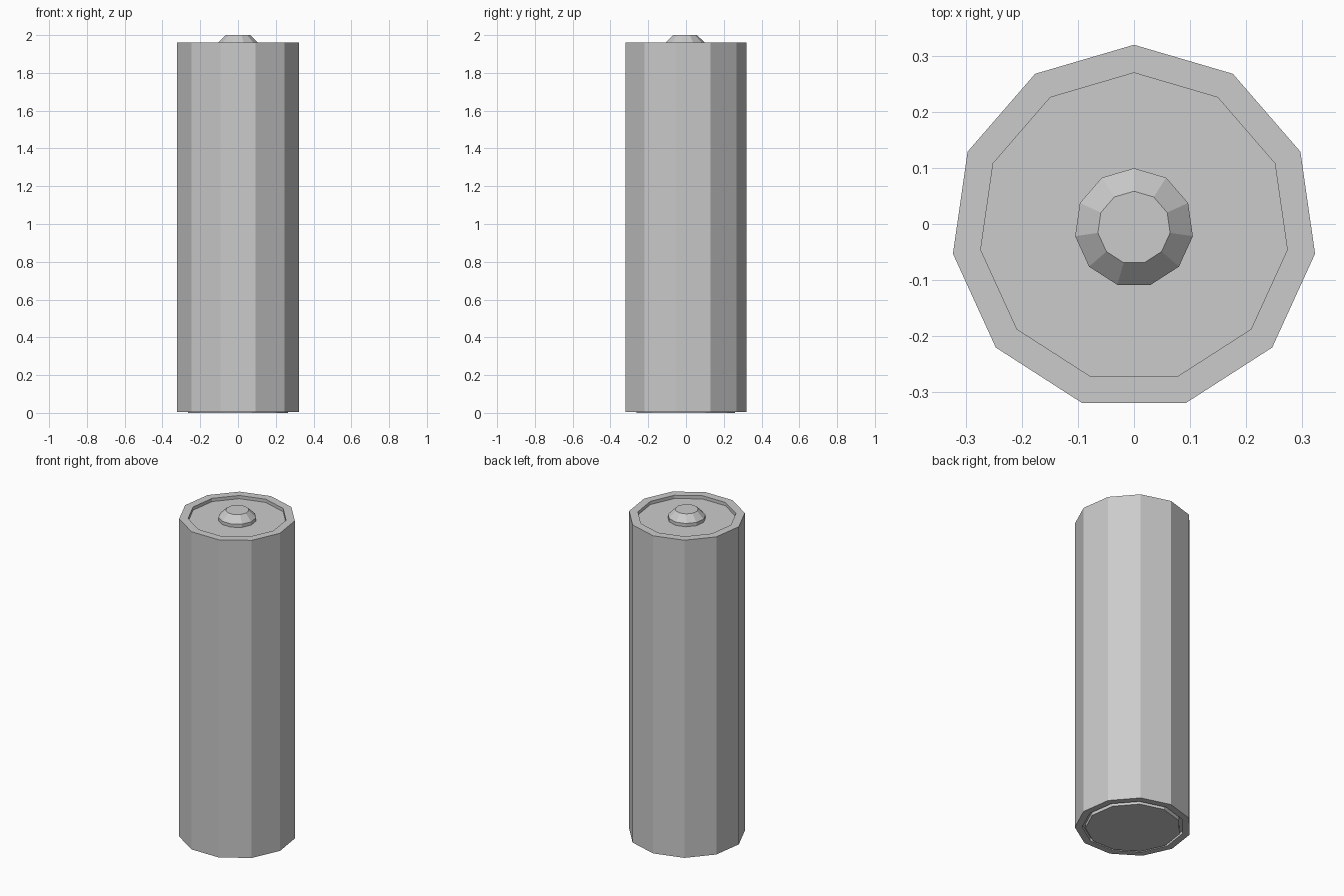
import bpy
import bmesh
import math

SIDES = 11
CENTRE_Y = -0.0066

cube = bpy.data.objects.get("Cube")
if cube:
    bpy.data.objects.remove(cube, do_unlink=True)

metal = bpy.data.materials.new("plain grey")
metal.use_nodes = True
grey = (0.6, 0.6, 0.6, 1.0)
metal.diffuse_color = grey
metal.node_tree.nodes["Principled BSDF"].inputs["Base Color"].default_value = grey


def lathe(name, profile, cap_start=True, cap_end=True):
    """Turn a list of (radius, height) points into a flat-sided solid."""
    bm = bmesh.new()
    rings = []
    for radius, z in profile:
        ring = []
        for k in range(SIDES):
            a = math.pi / 2 + math.tau * k / SIDES
            ring.append(bm.verts.new((radius * math.cos(a), CENTRE_Y + radius * math.sin(a), z)))
        rings.append(ring)
    for low, high in zip(rings, rings[1:]):
        for k in range(SIDES):
            n = (k + 1) % SIDES
            bm.faces.new((low[k], low[n], high[n], high[k]))
    if cap_start:
        bm.faces.new(rings[0][::-1])
    if cap_end:
        bm.faces.new(rings[-1])
    mesh = bpy.data.meshes.new(name)
    bm.to_mesh(mesh)
    bm.free()
    mesh.materials.append(metal)
    obj = bpy.data.objects.new(name, mesh)
    bpy.context.collection.objects.link(obj)
    return obj


# Casing: grooved underside, straight wall, rim and recessed top
lathe("casing", [(0.267, 0.025), (0.285, 0.025), (0.285, 0.006), (0.326, 0.006),
                 (0.326, 1.96), (0.276, 1.96), (0.276, 1.94), (0.106, 1.94)],
      cap_start=False, cap_end=False)

# Raised tapered contact on top
lathe("top_contact", [(0.106, 1.94), (0.106, 1.96), (0.065, 2.0)], cap_start=False)

# Flat contact disc underneath
lathe("bottom_contact", [(0.267, 0.0), (0.267, 0.025)], cap_end=False)
